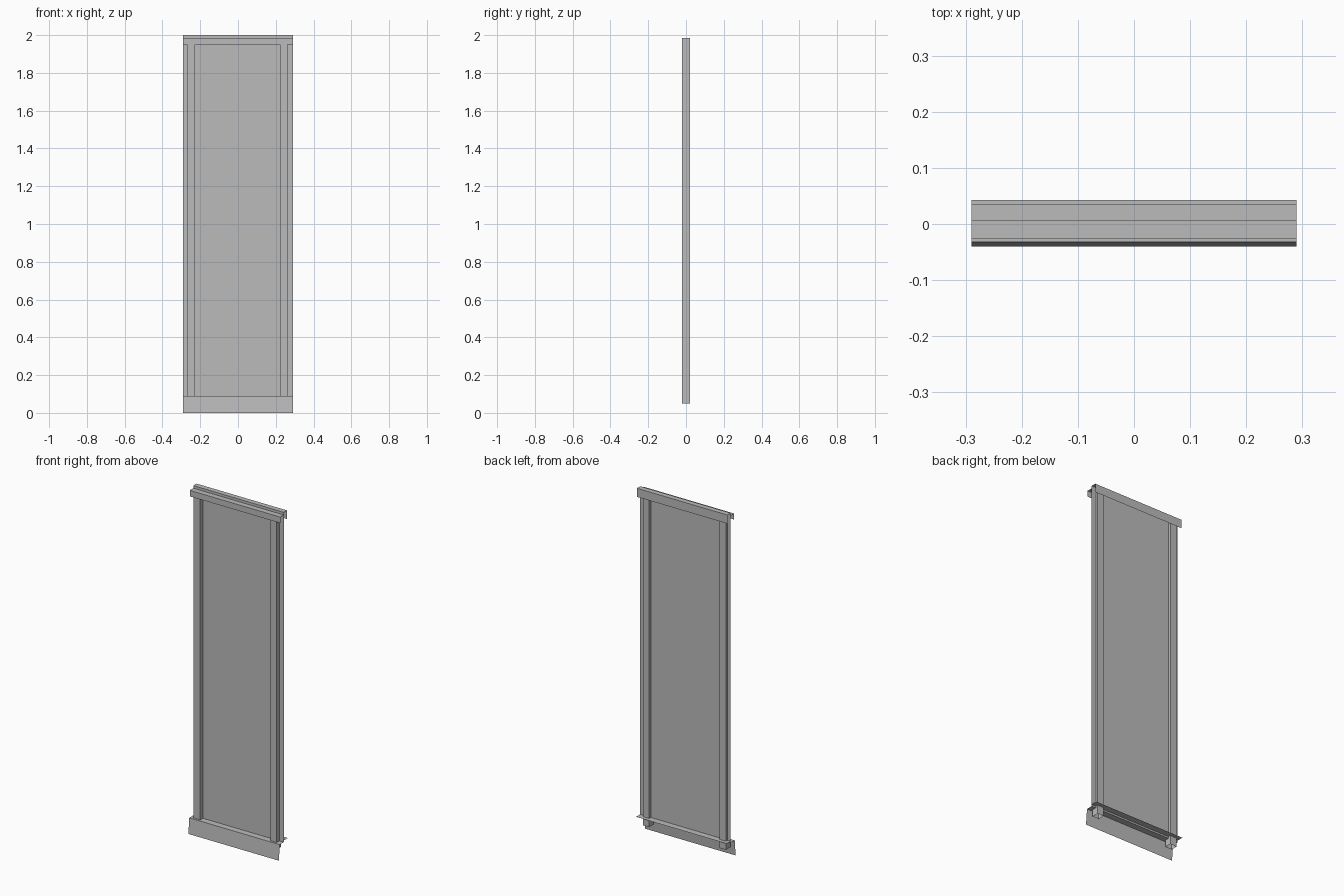
import bpy

if "Cube" in bpy.data.objects:
    bpy.data.objects.remove(bpy.data.objects["Cube"])

steel = bpy.data.materials.new("grey_sheet_metal")
steel.diffuse_color = (0.5, 0.5, 0.5, 1)
steel.use_nodes = True
steel.node_tree.nodes["Principled BSDF"].inputs["Base Color"].default_value = steel.diffuse_color

HALF_W = 0.29      # half of the overall width
PLANE_Y = 0.005    # plane of the infill sheet and side fins


def sheet(name, profile, place, start, end, closed=False):
    """Sweep a 2D profile along a straight line into a thin folded sheet."""
    n = len(profile)
    verts = [place(a, b, t) for t in (start, end) for a, b in profile]
    faces = [(i, (i + 1) % n, n + (i + 1) % n, n + i)
             for i in range(n if closed else n - 1)]
    mesh = bpy.data.meshes.new(name)
    mesh.from_pydata(verts, [], faces)
    mesh.materials.append(steel)
    obj = bpy.data.objects.new(name, mesh)
    bpy.context.collection.objects.link(obj)
    return obj


def along_x(y, z, t):
    return (t, y, z)


def along_z(x, y, t):
    return (x, y, t)


# Top rail: stepped channel, open below
sheet("top_rail",
      [(-0.027, 1.95), (-0.027, 1.985), (PLANE_Y, 1.985),
       (PLANE_Y, 2.0), (0.035, 2.0), (0.035, 1.95)],
      along_x, HALF_W, -HALF_W)

# Bottom sill: leaning front skirt with a stepped ledge
sheet("bottom_sill",
      [(-0.04, 0.0), (-0.032, 0.09), (PLANE_Y, 0.09),
       (PLANE_Y, 0.10), (0.043, 0.10)],
      along_x, HALF_W, -HALF_W)

# Stiles: open-ended square tubes that run down through the sill
for side, x0, x1 in (("left", -0.27, -0.228), ("right", 0.222, 0.262)):
    sheet(side + "_stile",
          [(x0, -0.02), (x1, -0.02), (x1, 0.02), (x0, 0.02)],
          along_z, 0.05, 1.985, closed=True)

# Infill panel with a fin past each stile
sheet("panel", [(-HALF_W, PLANE_Y), (-0.27, PLANE_Y)], along_z, 0.09, 1.985).name = "left_fin"
sheet("right_fin", [(0.262, PLANE_Y), (HALF_W, PLANE_Y)], along_z, 0.09, 1.985)
sheet("panel", [(-0.228, PLANE_Y), (0.222, PLANE_Y)], along_z, 0.09, 1.985)
